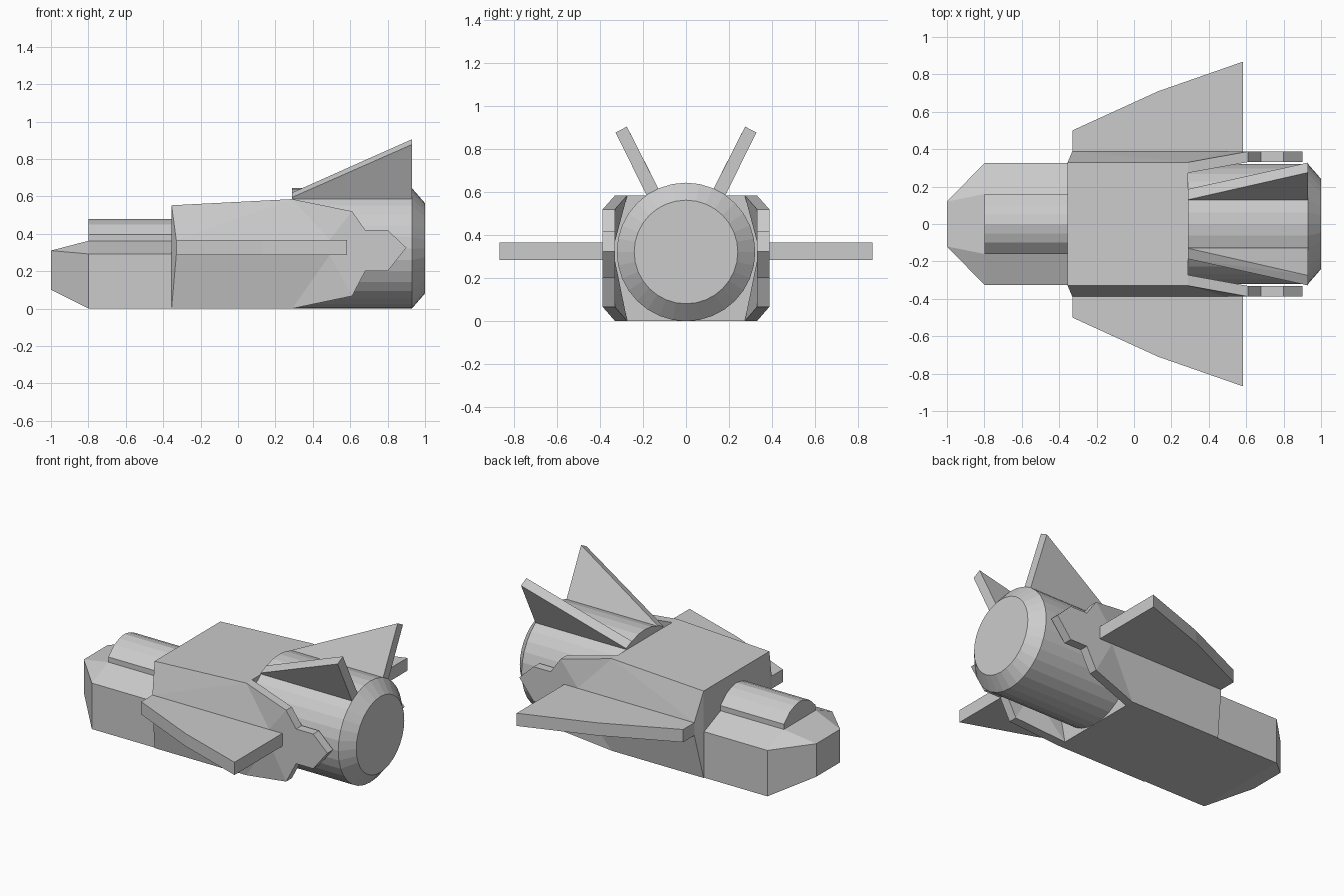
import bpy
import bmesh
import math

cube = bpy.data.objects.get("Cube")
if cube:
    bpy.data.objects.remove(cube)

grey = bpy.data.materials.new("light grey")
grey.use_nodes = True
grey.diffuse_color = (0.6, 0.6, 0.6, 1)
grey.node_tree.nodes["Principled BSDF"].inputs["Base Color"].default_value = grey.diffuse_color


def finish(name, bm):
    bmesh.ops.recalc_face_normals(bm, faces=bm.faces)
    mesh = bpy.data.meshes.new(name)
    bm.to_mesh(mesh)
    bm.free()
    mesh.materials.append(grey)
    obj = bpy.data.objects.new(name, mesh)
    bpy.context.collection.objects.link(obj)
    return obj


def convex(name, points):
    """Solid wrapped around a set of corner points."""
    bm = bmesh.new()
    verts = [bm.verts.new(p) for p in points]
    bmesh.ops.convex_hull(bm, input=verts)
    bmesh.ops.dissolve_limit(bm, angle_limit=0.01, verts=bm.verts, edges=bm.edges)
    return finish(name, bm)


def both_sides(points):
    return [(x, s * y, z) for x, y, z in points for s in (1, -1)]


def prism(name, outline, depth):
    """Extrude a closed outline by a vector."""
    bm = bmesh.new()
    face = bm.faces.new([bm.verts.new(p) for p in outline])
    out = bmesh.ops.extrude_face_region(bm, geom=[face])
    moved = [v for v in out["geom"] if isinstance(v, bmesh.types.BMVert)]
    bmesh.ops.translate(bm, verts=moved, vec=depth)
    return finish(name, bm)


# Main hull, with sides swelling out to the wing line
convex("hull", both_sides([
    (-0.355, 0.33, 0), (-0.355, 0.33, 0.552), (-0.33, 0.388, 0.285), (-0.33, 0.388, 0.367),
    (0.29, 0.33, 0), (0.29, 0.33, 0.585), (0.29, 0.388, 0.285), (0.29, 0.388, 0.367)]))

# Tapered nose
convex("nose", both_sides([
    (-1, 0.12, 0.1), (-1, 0.12, 0.31), (-0.8, 0.325, 0), (-0.8, 0.325, 0.292),
    (-0.8, 0.16, 0.362), (-0.34, 0.325, 0), (-0.34, 0.325, 0.292), (-0.34, 0.16, 0.362)]))

# Ridged canopy
half = [(0.16, 0.34), (0.16, 0.395), (0.1, 0.45), (0.05, 0.47)]
arch = half + [(0, 0.48)] + [(-y, z) for y, z in reversed(half)]
prism("canopy", [(-0.8, y, z) for y, z in arch], (0.46, 0, 0))

# Engine barrel with a chamfered rear rim
bm = bmesh.new()
rings = []
for x, r in ((0.29, 0.322), (0.93, 0.322), (1.0, 0.241)):
    rings.append([bm.verts.new((x, r * math.sin(a), 0.322 + r * math.cos(a)))
                  for a in (math.tau * i / 32 for i in range(32))])
for a, b in zip(rings, rings[1:]):
    for i in range(32):
        j = (i + 1) % 32
        bm.faces.new((a[i], a[j], b[j], b[i]))
bm.faces.new(rings[0])
bm.faces.new(rings[-1])
finish("engine", bm)


def side_panel(name, s):
    """Stepped armour plate flaring out from the hull beside the engine."""
    rim = [(0.29, 0.33, 0.585), (0.61, 0.388, 0.52), (0.68, 0.388, 0.42), (0.8, 0.388, 0.42),
           (0.9, 0.388, 0.325), (0.8, 0.388, 0.2), (0.68, 0.388, 0.2), (0.61, 0.388, 0.067),
           (0.29, 0.33, 0)]
    inner = [(0.29, 0.388, 0.285), (0.29, 0.388, 0.367), (0.49, 0.388, 0.367), (0.49, 0.388, 0.285)]
    faces = [(0, 1, 11), (1, 2, 3, 4, 5, 6, 7, 12, 11), (7, 8, 12), (8, 9, 12),
             (9, 10, 11, 12), (10, 0, 11)]
    bm = bmesh.new()
    skins = []
    for inset in (0, 0.057):
        skin = [bm.verts.new((x, s * (y - inset), z)) for x, y, z in rim + inner]
        for f in faces:
            bm.faces.new([skin[i] for i in f])
        skins.append(skin)
    border = list(range(11))
    for i, j in zip(border, border[1:] + border[:1]):
        bm.faces.new((skins[0][i], skins[0][j], skins[1][j], skins[1][i]))
    finish(name, bm)


for side, s in (("left", 1), ("right", -1)):
    side_panel(side + "_side_panel", s)

    # Flat swept wing
    plan = [(-0.33, 0.37), (-0.33, 0.5), (0.13, 0.71), (0.583, 0.868), (0.583, 0.37)]
    prism(side + "_wing", [(x, s * y, 0.285) for x, y in plan], (0, 0, 0.081))

    # Splayed triangular tail fin
    fin = [(0.29, 0.13, 0.62), (0.29, 0.187, 0.595), (0.29, 0.08, 0.52), (0.29, 0.14, 0.5),
           (0.93, 0.08, 0.52), (0.93, 0.14, 0.5), (0.93, 0.275, 0.905), (0.93, 0.328, 0.877)]
    convex(side + "_tail_fin", [(x, s * y, z) for x, y, z in fin])
